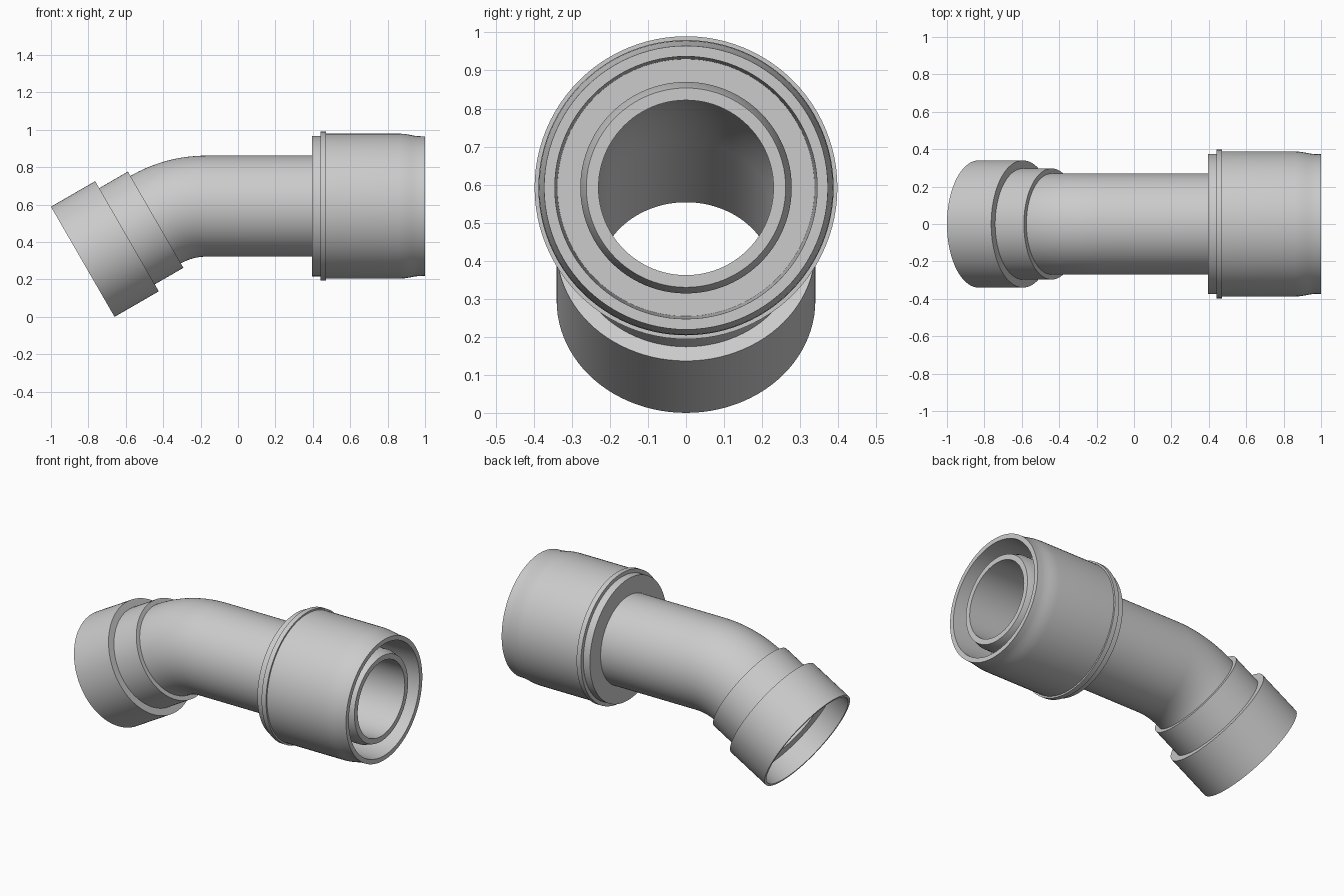
import bpy, math
from mathutils import Vector

if "Cube" in bpy.data.objects:
    bpy.data.objects.remove(bpy.data.objects["Cube"])

SEG = 96
ANGLE = math.radians(30)
AXIS_Z = 0.592            # height of the straight axis
END = Vector((-0.83, 0, 0.2945))   # centre of the lower open end
L = 0.45                  # length of the slanted socket
corner_x = END.x + (AXIS_Z - END.z) / math.tan(ANGLE)
tang = (AXIS_Z - END.z) / math.sin(ANGLE) - L
R = tang / math.tan(ANGLE / 2)     # bend radius
BEND_X = corner_x + tang           # where the bend becomes straight


def frame(x=None, t=None, phi=None):
    """Centre point and tilt for a ring: straight x, slanted t, or bend angle phi."""
    if x is not None:
        return Vector((x, 0, AXIS_Z)), 0.0
    if t is not None:
        return END + Vector((math.cos(ANGLE), 0, math.sin(ANGLE))) * t, ANGLE
    return Vector((BEND_X - R * math.sin(phi), 0, AXIS_Z - R + R * math.cos(phi))), phi


def sweep(name, strips):
    """Skin round rings; each strip is a list of ((centre, tilt), radius)."""
    verts, faces = [], []
    for strip in strips:
        base = len(verts)
        for (c, tilt), r in strip:
            n = Vector((-math.sin(tilt), 0, math.cos(tilt)))
            for j in range(SEG):
                a = 2 * math.pi * j / SEG
                verts.append(c + r * (math.cos(a) * Vector((0, 1, 0)) + math.sin(a) * n))
        for i in range(len(strip) - 1):
            for j in range(SEG):
                k = (j + 1) % SEG
                p, q = base + i * SEG, base + (i + 1) * SEG
                faces.append((p + j, p + k, q + k, q + j))
    me = bpy.data.meshes.new(name)
    me.from_pydata(verts, [], faces)
    ob = bpy.data.objects.new(name, me)
    bpy.context.collection.objects.link(ob)
    bpy.ops.object.select_all(action='DESELECT')
    ob.select_set(True)
    bpy.context.view_layer.objects.active = ob
    bpy.ops.object.shade_smooth_by_angle(angle=math.radians(25))


BORE, PIPE, FACE_X = 0.23, 0.27, 0.395

# stepped socket on the slanted end, bore first then outside
socket = [(L, BORE), (0.12, BORE), (0.12, 0.325), (0, 0.325), (0, 0.34),
          (0.273, 0.34), (0.273, 0.297), (L, 0.297), (L, PIPE)]
sweep("slanted_socket", [[(frame(t=t), r) for t, r in socket]])

# bent pipe, outer and bore walls
path = [frame(phi=ANGLE * (1 - i / 16)) for i in range(17)] + [frame(x=FACE_X)]
sweep("bent_pipe", [[(f, PIPE) for f in path], [(f, BORE) for f in reversed(path)]])

# coupling sleeve with flange, rounded nose, ring groove and inner spigot
coupling = [(FACE_X, PIPE), (FACE_X, 0.375), (0.44, 0.375), (0.44, 0.398),
            (0.47, 0.398), (0.47, 0.388), (0.86, 0.388), (0.89, 0.386),
            (0.92, 0.381), (0.945, 0.376), (0.965, 0.374), (1.0, 0.373),
            (1.0, 0.345), (0.75, 0.338), (0.75, 0.278), (0.93, 0.278),
            (0.98, 0.262), (0.98, BORE), (FACE_X, BORE)]
sweep("coupling_sleeve", [[(frame(x=x), r) for x, r in coupling]])
